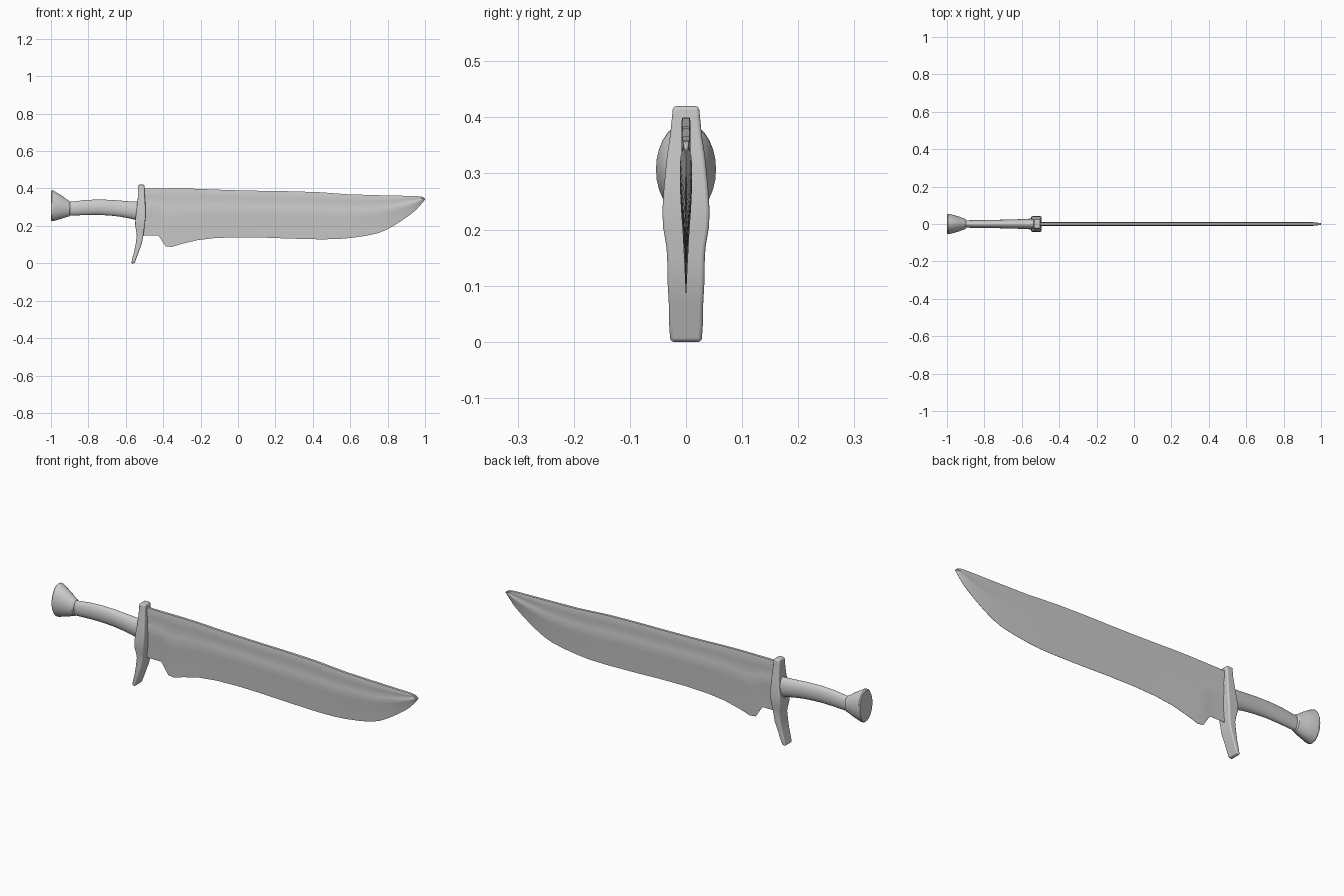
import bpy, bmesh, math


def loft(name, rings, angle=35, bevel=0.0):
    """Skin a list of equal-length point rings and cap both ends."""
    bm = bmesh.new()
    loops = [[bm.verts.new(p) for p in ring] for ring in rings]
    n = len(loops[0])
    for a, b in zip(loops, loops[1:]):
        for i in range(n):
            j = (i + 1) % n
            bm.faces.new((a[i], a[j], b[j], b[i]))
    bm.faces.new(loops[0])
    bm.faces.new(loops[-1])
    bmesh.ops.recalc_face_normals(bm, faces=bm.faces)
    mesh = bpy.data.meshes.new(name)
    bm.to_mesh(mesh)
    bm.free()
    ob = bpy.data.objects.new(name, mesh)
    bpy.context.collection.objects.link(ob)
    if bevel:
        mod = ob.modifiers.new("Bevel", 'BEVEL')
        mod.width, mod.segments = bevel, 3
        mod.limit_method, mod.angle_limit = 'ANGLE', math.radians(40)
    bpy.ops.object.select_all(action='DESELECT')
    ob.select_set(True)
    bpy.context.view_layer.objects.active = ob
    bpy.ops.object.shade_smooth_by_angle(angle=math.radians(angle))
    return ob


def oval(x, zlo, zhi, ry, n=28):
    """Upright oval ring across the x axis."""
    zc, rz = (zlo + zhi) / 2, (zhi - zlo) / 2
    return [(x, ry * math.cos(2 * math.pi * i / n),
             zc + rz * math.sin(2 * math.pi * i / n)) for i in range(n)]


# Blade: stations of x, cutting edge z, spine z
stations = [(-.51, .148, .40), (-.425, .148, .40), (-.405, .118, .40), (-.387, .091, .40),
            (-.355, .087, .40), (-.30, .104, .40), (-.215, .124, .398), (-.12, .135, .394),
            (0, .139, .39), (.14, .137, .387), (.275, .132, .385), (.435, .128, .38),
            (.53, .129, .373), (.60, .135, .368), (.68, .146, .366), (.745, .16, .364),
            (.79, .177, .363), (.835, .202, .362), (.88, .231, .361), (.925, .263, .36),
            (.955, .288, .359), (.98, .316, .357), (.993, .332, .351), (1, .341, .344)]
# Cross-section: fraction from spine to edge, half thickness
section = [(0, .0065), (.03, .008), (.16, .008), (.24, .006), (.33, .0085), (.42, .0105),
           (.52, .009), (.68, .0055), (.84, .003), (1, .0005)]
rings = []
for x, lo, hi in stations:
    thin = min(1, .35 + (hi - lo) / .12)
    side = [(t, h * thin) for t, h in section]
    rings.append([(x, h, hi + (lo - hi) * t) for t, h in side] +
                 [(x, -h, hi + (lo - hi) * t) for t, h in reversed(side)])
loft("blade", rings)

# Crossguard: z, rear x, front x, half width in y
guard = [(0, -.571, -.553, .028), (.03, -.564, -.542, .030), (.065, -.555, -.529, .0305),
         (.11, -.546, -.513, .033), (.15, -.541, -.506, .0335), (.17, -.544, -.503, .035),
         (.205, -.550, -.498, .041), (.235, -.549, -.495, .042), (.28, -.543, -.494, .039),
         (.33, -.537, -.496, .034), (.37, -.535, -.499, .028), (.40, -.535, -.500, .025),
         (.42, -.534, -.501, .023)]
loft("crossguard", [[(a, -w, z), (b, -w, z), (b, w, z), (a, w, z)]
                    for z, a, b, w in guard], bevel=.006)

# Grip: gently arched oval handle
grip = [(-.92, .255, .328, .020), (-.88, .255, .330, .020), (-.82, .258, .338, .0215),
        (-.75, .259, .341, .022), (-.68, .255, .339, .0235), (-.63, .249, .335, .025),
        (-.58, .240, .331, .027), (-.53, .228, .329, .028)]
loft("grip", [oval(*g) for g in grip])

# Pommel: flared oval end cap
pommel = [(-1, .230, .384, .050), (-.995, .225, .390, .0535), (-.985, .226, .388, .0535),
          (-.94, .239, .360, .041), (-.91, .249, .338, .030), (-.902, .251, .334, .028),
          (-.897, .258, .328, .022)]
loft("pommel", [oval(*p) for p in pommel])
